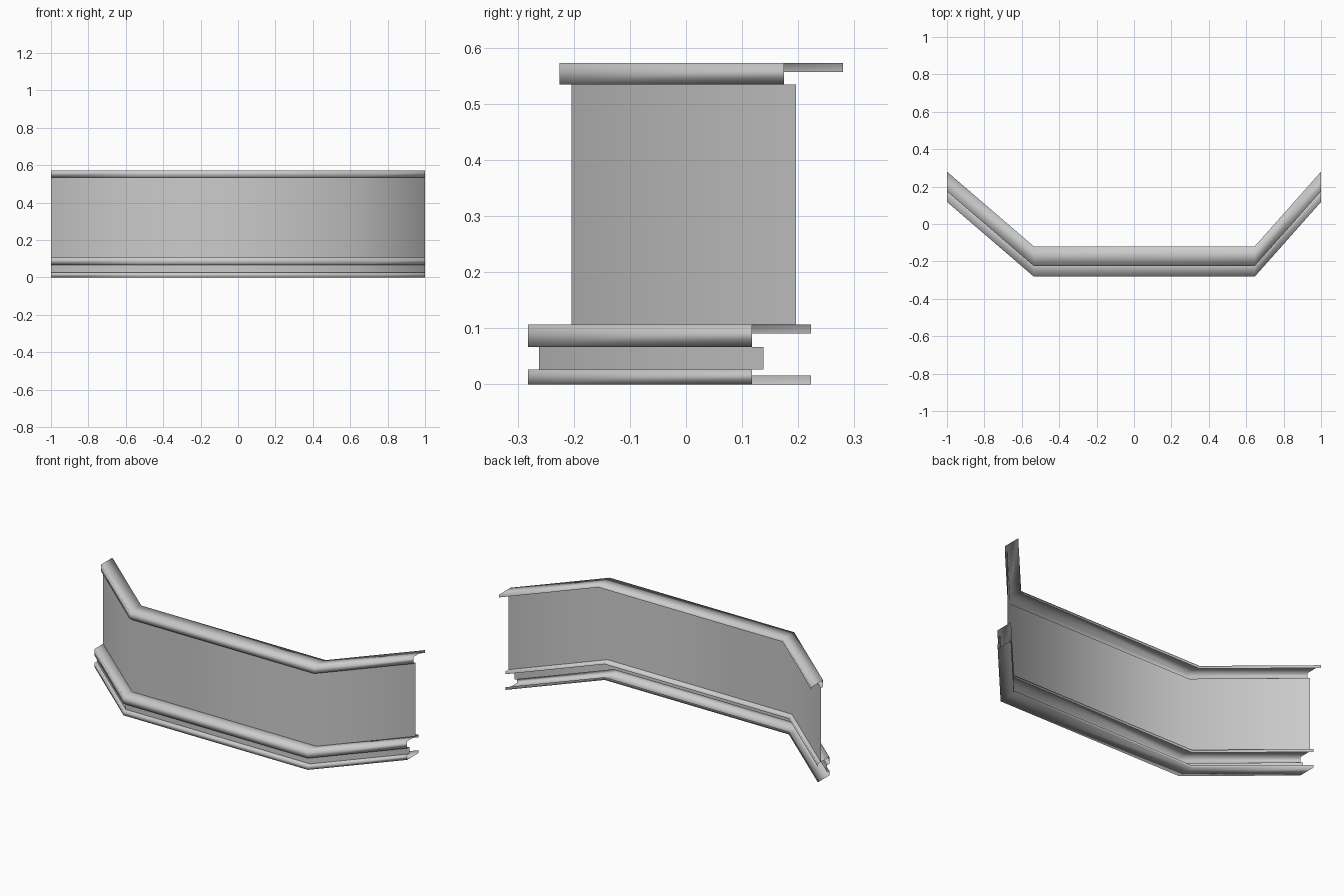
import bpy

if "Cube" in bpy.data.objects:
    bpy.data.objects.remove(bpy.data.objects["Cube"])

# Plan path: (x, y offset); sections are sheared along y, so ends and corners stay on constant x
PATH = [(-1, 0.4), (-0.535, 0), (0.645, 0), (1, 0.4)]


def sweep(name, profile):
    """Sweep an open sheet profile of (y, z) points along the path."""
    n = len(profile)
    verts = [(x, y + dy, z) for x, dy in PATH for y, z in profile]
    faces = [(i * n + j, (i + 1) * n + j, (i + 1) * n + j + 1, i * n + j + 1)
             for i in range(len(PATH) - 1) for j in range(n - 1)]
    mesh = bpy.data.meshes.new(name)
    mesh.from_pydata(verts, [], faces)
    mesh.polygons.foreach_set("use_smooth", [True] * len(faces))
    mesh.update()
    obj = bpy.data.objects.new(name, mesh)
    bpy.context.collection.objects.link(obj)
    return obj


def capped_rail(name, front, bottom, top):
    """Front strip with a return underneath, a top flange and a short back lip."""
    back = front + 0.105
    sweep(name, [(front + 0.02, bottom), (front, bottom), (front, top),
                 (back, top), (back, top - 0.016)])


# Top and lower rails
capped_rail("top_rail", -0.225, 0.535, 0.573)
capped_rail("lower_rail", -0.282, 0.067, 0.107)

# Base rail, flange at the bottom with an upturned back lip
sweep("base_rail", [(-0.177, 0.016), (-0.177, 0), (-0.282, 0),
                    (-0.282, 0.027), (-0.262, 0.027)])

# Main wall and the recessed band between the lower rails
sweep("wall_panel", [(-0.204, 0.107), (-0.204, 0.535)])
sweep("recessed_band", [(-0.262, 0.027), (-0.262, 0.067)])
